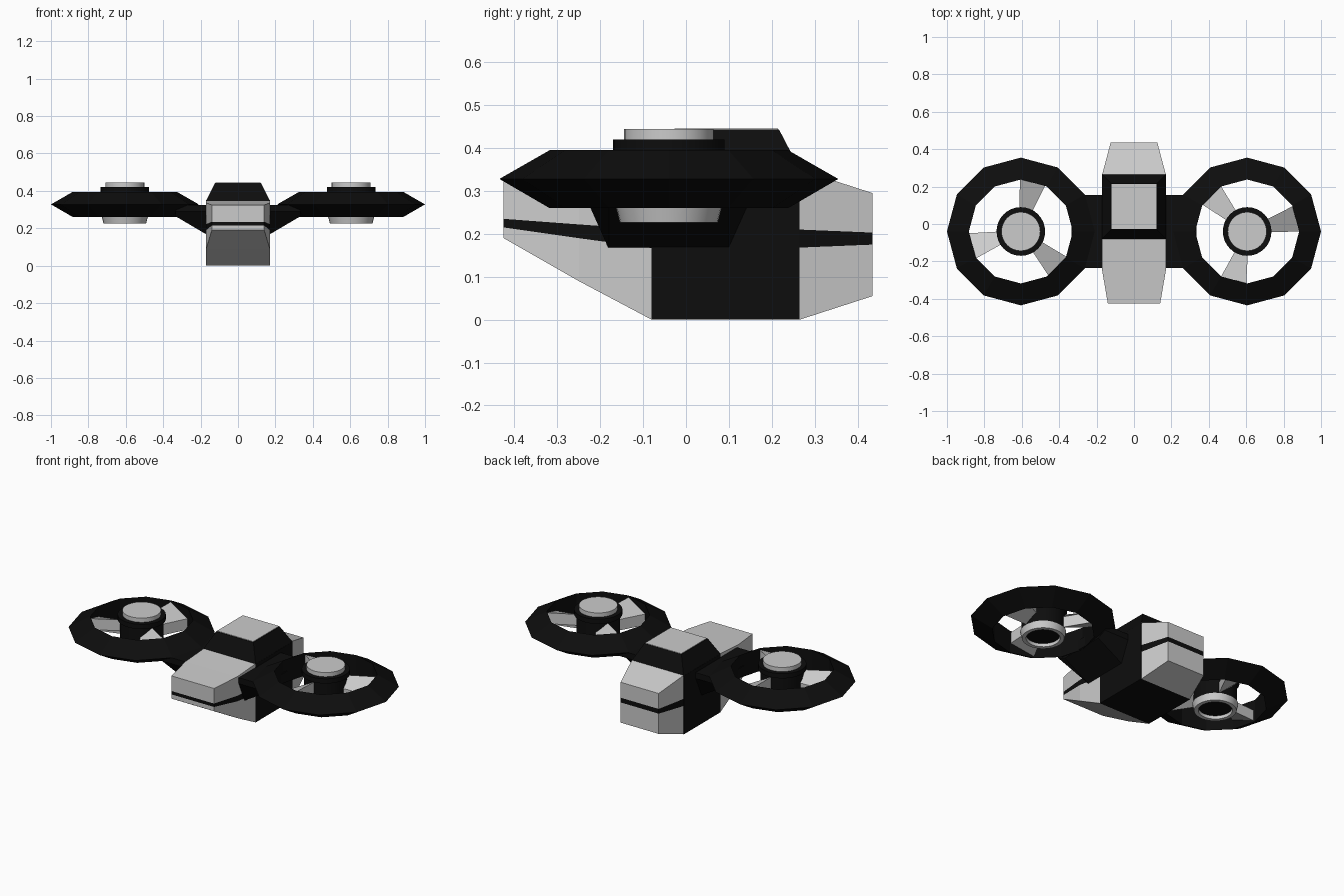
import bpy, bmesh
from math import cos, sin, pi, radians

if "Cube" in bpy.data.objects:
    bpy.data.objects.remove(bpy.data.objects["Cube"])

black = bpy.data.materials.new("black")
black.diffuse_color = (0.004, 0.004, 0.004, 1)
black.use_nodes = True
black.node_tree.nodes["Principled BSDF"].inputs["Base Color"].default_value = black.diffuse_color


def finish(name, bm, mat=None, smooth=False):
    bmesh.ops.recalc_face_normals(bm, faces=bm.faces)
    me = bpy.data.meshes.new(name)
    bm.to_mesh(me)
    bm.free()
    ob = bpy.data.objects.new(name, me)
    bpy.context.collection.objects.link(ob)
    if mat:
        me.materials.append(mat)
    if smooth:
        bpy.ops.object.select_all(action='DESELECT')
        bpy.context.view_layer.objects.active = ob
        ob.select_set(True)
        bpy.ops.object.shade_smooth_by_angle(angle=radians(30))
    return ob


def loft(name, sections, mat=None):
    """Skin a row of matching cross-sections and cap both ends."""
    bm = bmesh.new()
    rows = [[bm.verts.new(p) for p in s] for s in sections]
    n = len(rows[0])
    for a, b in zip(rows, rows[1:]):
        for i in range(n):
            j = (i + 1) % n
            bm.faces.new((a[i], a[j], b[j], b[i]))
    bm.faces.new(rows[0])
    bm.faces.new(rows[-1])
    return finish(name, bm, mat)


def lathe(name, profile, cx, sides, mat=None, closed=False, smooth=True):
    """Turn an (r, z) profile about the fan axis."""
    bm = bmesh.new()
    rows = [[bm.verts.new((cx + r * cos(2 * pi * i / sides), FY + r * sin(2 * pi * i / sides), z))
             for i in range(sides)] for r, z in profile]
    pairs = list(zip(rows, rows[1:])) + ([(rows[-1], rows[0])] if closed else [])
    for a, b in pairs:
        for i in range(sides):
            j = (i + 1) % sides
            bm.faces.new((a[i], a[j], b[j], b[i]))
    if not closed:
        bm.faces.new(rows[0])
        bm.faces.new(rows[-1])
    return finish(name, bm, mat, smooth)


def rect_y(y, w, z0, z1):
    return [(-w, y, z0), (w, y, z0), (w, y, z1), (-w, y, z1)]


FX, FY = 0.605, -0.04

# Nose and tail: (y, half width, bottom, stripe bottom, stripe top, top)
nose = [(-0.425, 0.14, 0.19, 0.215, 0.235, 0.325),
        (-0.25, 0.17, 0.09, 0.19, 0.222, 0.336),
        (-0.08, 0.17, 0.0, 0.167, 0.21, 0.347)]
tail = [(0.265, 0.17, 0.0, 0.168, 0.21, 0.35),
        (0.435, 0.125, 0.055, 0.175, 0.203, 0.295)]
for part, rows in (("nose", nose), ("tail", tail)):
    for k, (band, mat) in enumerate((("lower", None), ("stripe", black), ("upper", None))):
        loft(f"{part}_{band}", [rect_y(r[0], r[1], r[2 + k], r[3 + k]) for r in rows], mat)

# Middle hull and tapered cabin
loft("mid_hull", [rect_y(-0.08, 0.172, 0, 0.347), rect_y(0.265, 0.172, 0, 0.347)], black)


def rect_z(z, w, y0, y1):
    return [(-w, y0, z), (w, y0, z), (w, y1, z), (-w, y1, z)]


loft("cabin", [rect_z(0.345, 0.172, -0.08, 0.268), rect_z(0.443, 0.122, -0.03, 0.217)], black)
loft("cabin_roof", [rect_z(0.441, 0.119, -0.027, 0.215), rect_z(0.446, 0.119, -0.027, 0.215)])

for side, cx, start in (("left", -FX, 62), ("right", FX, 0)):
    s = 1 if cx > 0 else -1

    # Arm between the hull and the fan ring
    def arm_section(x, z):
        return [(s * x, FY - 0.14, z), (s * x, FY - 0.196, 0.29), (s * x, FY - 0.196, 0.325),
                (s * x, FY + 0.196, 0.325), (s * x, FY + 0.196, 0.29), (s * x, FY + 0.14, z)]

    loft(f"{side}_arm", [arm_section(0.165, 0.165), arm_section(0.335, 0.265)], black)

    # Twelve-sided ring with a wedge section
    lathe(f"{side}_fan_ring", [(0.395, 0.328), (0.278, 0.395), (0.278, 0.26)],
          cx, 12, black, closed=True, smooth=False)

    # Hub, cap and hollow nozzle
    lathe(f"{side}_hub", [(0.118, 0.258), (0.118, 0.392), (0.13, 0.392), (0.13, 0.42)], cx, 32, black)
    lathe(f"{side}_hub_cap", [(0.104, 0.415), (0.104, 0.445)], cx, 32)
    lathe(f"{side}_nozzle", [(0.124, 0.265), (0.114, 0.226), (0.092, 0.226), (0.092, 0.265)],
          cx, 32, closed=True)
    lathe(f"{side}_nozzle_core", [(0.091, 0.245), (0.091, 0.262)], cx, 32, black)

    # Three pitched blades
    for b in range(3):
        a0 = radians(start + 120 * b)

        def blade_section(r, lo, hi):
            p = [(cx + r * cos(a0 + radians(t)), FY + r * sin(a0 + radians(t))) for t in (lo, hi)]
            return [(*p[0], 0.27), (*p[1], 0.32), (*p[1], 0.385), (*p[0], 0.335)]

        loft(f"{side}_blade_{b + 1}", [blade_section(0.11, -2, 32), blade_section(0.282, 0, 29)])
